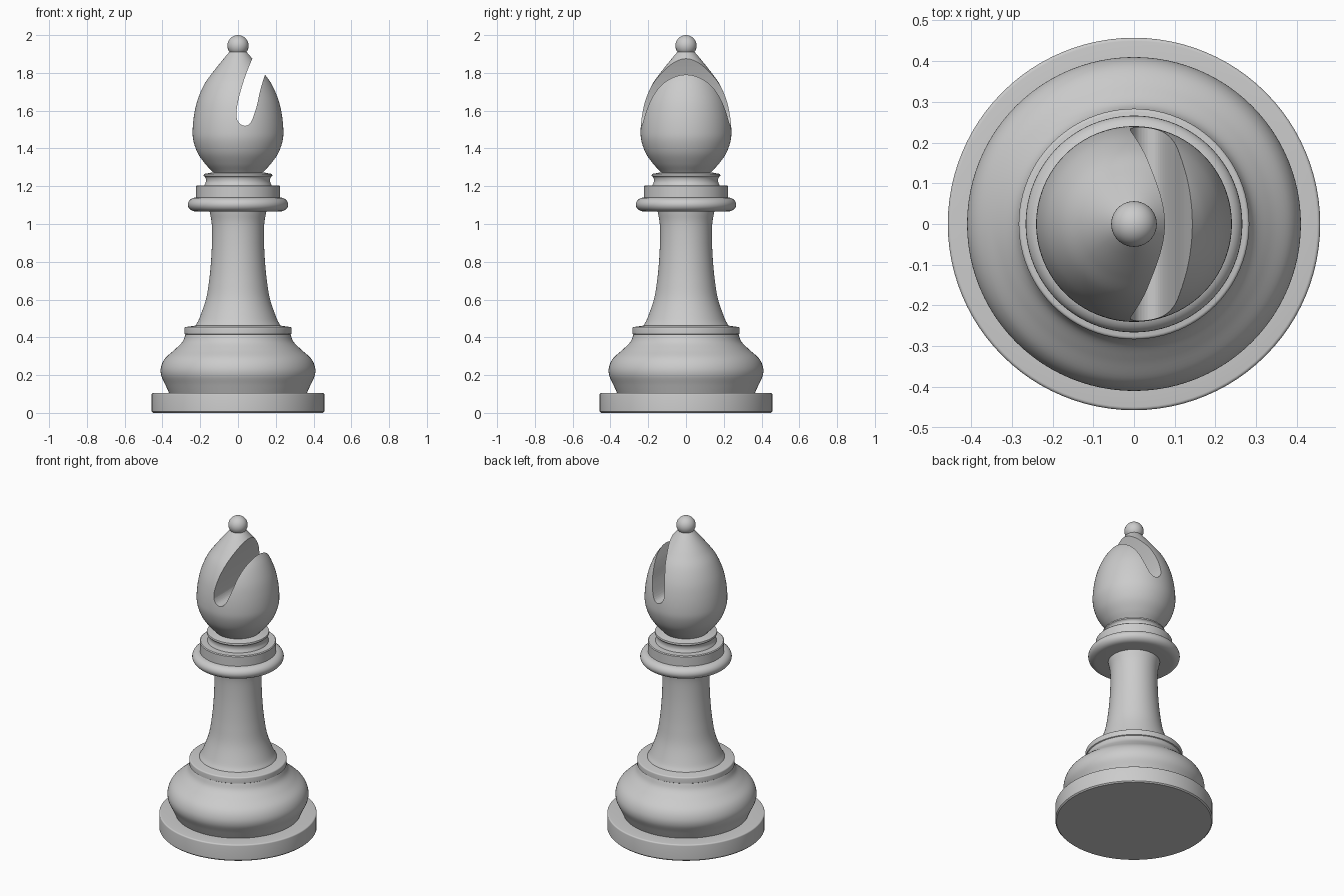
import bpy, bmesh, math
from mathutils import Vector

if "Cube" in bpy.data.objects:
    bpy.data.objects.remove(bpy.data.objects["Cube"])


def curve(pts, n=6):
    """Smooth Catmull-Rom line through a few (a, b) points."""
    p = [Vector(q) for q in pts]
    p = [2 * p[0] - p[1]] + p + [2 * p[-1] - p[-2]]
    out = []
    for i in range(1, len(p) - 2):
        a, b, c, d = p[i - 1:i + 3]
        for k in range(n):
            t = k / n
            out.append(tuple(0.5 * (2 * b + (c - a) * t + (2 * a - 5 * b + 4 * c - d) * t * t
                                    + (3 * b - a - 3 * c + d) * t ** 3)))
    return out + [tuple(pts[-1])]


def arc(cr, cz, rr, rz, a0, a1, n=14):
    """Elliptical arc in (radius, z), angles in degrees."""
    return [(cr + rr * math.cos(math.radians(a0 + (a1 - a0) * i / n)),
             cz + rz * math.sin(math.radians(a0 + (a1 - a0) * i / n))) for i in range(n + 1)]


def smooth(ob, angle=35):
    bpy.ops.object.select_all(action='DESELECT')
    ob.select_set(True)
    bpy.context.view_layer.objects.active = ob
    bpy.ops.object.shade_smooth_by_angle(angle=math.radians(angle))


def make(name, bm):
    bmesh.ops.recalc_face_normals(bm, faces=bm.faces)
    me = bpy.data.meshes.new(name)
    bm.to_mesh(me)
    bm.free()
    ob = bpy.data.objects.new(name, me)
    bpy.context.collection.objects.link(ob)
    return ob


def lathe(name, profile, steps=96):
    bm = bmesh.new()
    vs = [bm.verts.new((max(r, 0), 0, z)) for r, z in profile]
    es = [bm.edges.new(e) for e in zip(vs, vs[1:])]
    bmesh.ops.spin(bm, geom=vs + es, cent=(0, 0, 0), axis=(0, 0, 1),
                   angle=2 * math.pi, steps=steps)
    bmesh.ops.remove_doubles(bm, verts=bm.verts, dist=0.0003)
    # outward direction for open shells
    ob = make(name, bm)
    me = ob.data
    if sum(f.normal.x * f.center.x + f.normal.y * f.center.y for f in me.polygons) < 0:
        me.flip_normals()
    smooth(ob)
    return ob


# Foot disc
lathe("base_disc", [(0, 0), (0.45, 0), (0.457, 0.007)] + arc(0.449, 0.097, 0.008, 0.008, 0, 90, 4)
      + [(0.365, 0.105)])

# Bulging lower body with its rim
lathe("lower_body", curve([(0.365, 0.105), (0.385, 0.15), (0.407, 0.2), (0.407, 0.245), (0.385, 0.29),
                           (0.335, 0.335), (0.295, 0.375), (0.278, 0.415)])
      + [(0.283, 0.418)] + arc(0.275, 0.447, 0.008, 0.008, 0, 90, 4) + [(0.225, 0.462)])

# Flared column
lathe("column", curve([(0.225, 0.462), (0.205, 0.5), (0.17, 0.6), (0.153, 0.7), (0.143, 0.8),
                       (0.138, 0.9), (0.139, 1.0), (0.15, 1.065)]))

# Collar: rounded ring, step and upper band
lathe("collar_ring", [(0.15, 1.065)] + arc(0.222, 1.103, 0.044, 0.037, -90, 90) + [(0.222, 1.142)])
lathe("collar_step", [(0.222, 1.142), (0.222, 1.2), (0.217, 1.205), (0.178, 1.205)])
lathe("collar_band", curve([(0.178, 1.205), (0.17, 1.225), (0.172, 1.245), (0.182, 1.255)], 4)
      + [(0.18, 1.265), (0.13, 1.274)])

# Mitre-shaped head
head = lathe("head", [(0, 1.265), (0.125, 1.265)]
             + curve([(0.138, 1.28), (0.175, 1.32), (0.213, 1.375), (0.236, 1.44), (0.24, 1.5),
                      (0.232, 1.58), (0.213, 1.66), (0.178, 1.74), (0.132, 1.805), (0.08, 1.87),
                      (0.042, 1.915)], 8) + [(0, 1.925)])

# Curved slot cut through the head from front to back
slot = curve([(0.13, 1.99), (0.075, 1.873), (0.037, 1.778), (0.005, 1.67), (-0.009, 1.58),
              (0.006, 1.535), (0.04, 1.52), (0.07, 1.542), (0.098, 1.62), (0.116, 1.70),
              (0.138, 1.775), (0.21, 1.99)], 5)
bm = bmesh.new()
face = bm.faces.new([bm.verts.new((x, -0.4, z)) for x, z in slot])
ext = bmesh.ops.extrude_face_region(bm, geom=[face])
bmesh.ops.translate(bm, vec=(0, 0.8, 0),
                    verts=[v for v in ext["geom"] if isinstance(v, bmesh.types.BMVert)])
cutter = make("slot_cutter", bm)
cutter.hide_render = True
mod = head.modifiers.new("slot", 'BOOLEAN')
mod.operation, mod.solver, mod.object = 'DIFFERENCE', 'EXACT', cutter
bpy.context.view_layer.objects.active = head
bpy.ops.object.modifier_apply(modifier=mod.name)
bpy.data.objects.remove(cutter)
smooth(head)

# Ball on top
lathe("top_ball", arc(0, 1.944, 0.056, 0.056, -90, 90, 24), 48)
